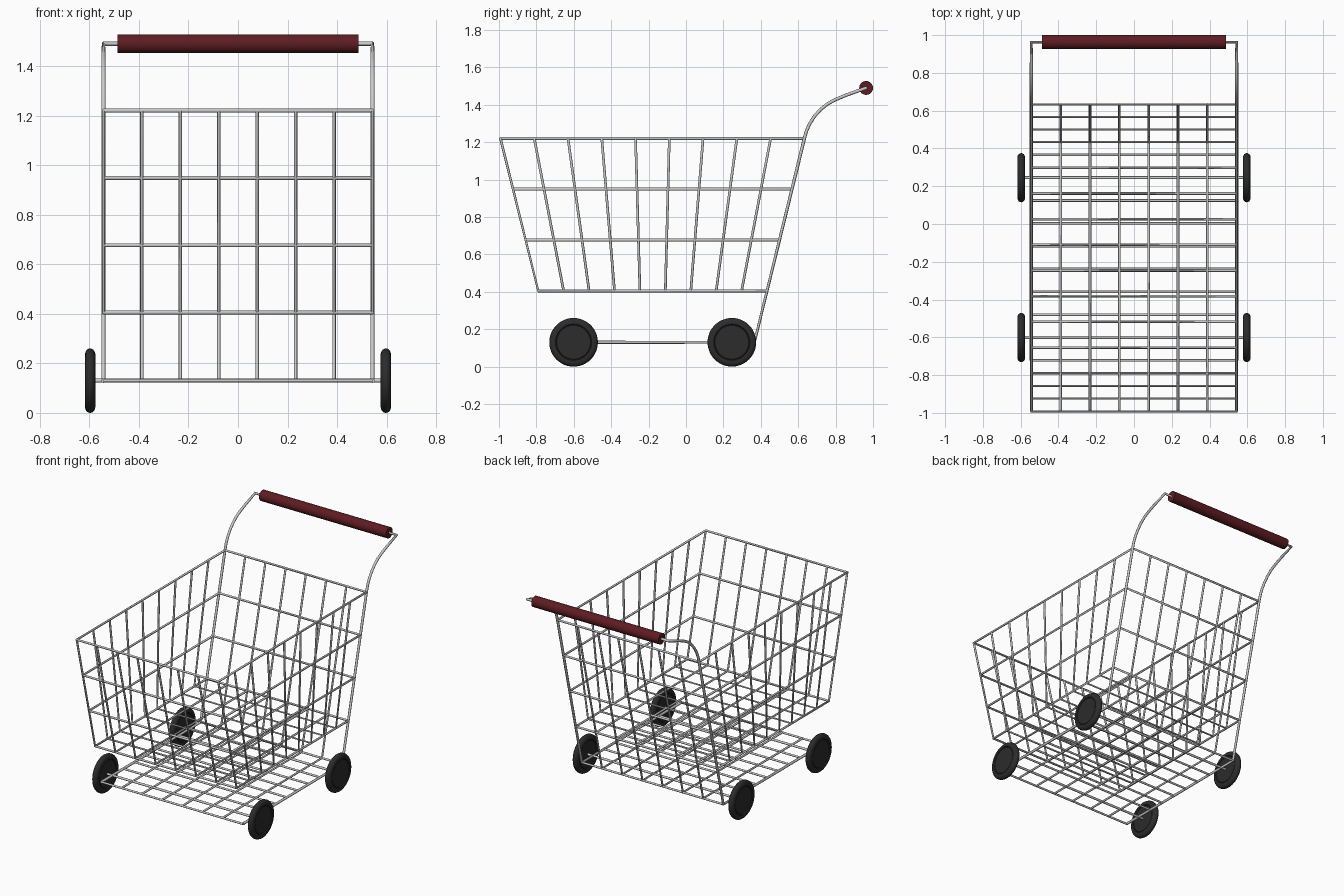
import bpy, bmesh, math
from mathutils import Matrix, Vector

if "Cube" in bpy.data.objects:
    bpy.data.objects.remove(bpy.data.objects["Cube"])

HX = 0.543                                   # half width of the cart
TOP, FLOOR, RACK = 1.22, 0.405, 0.13         # wire levels
LEVELS = [FLOOR + (TOP - FLOOR) * i / 3 for i in range(4)]
NX, NY = 7, 9                                # mesh divisions


def lerp(a, b, t):
    return a + (b - a) * t


def front_y(z):
    return lerp(-0.722, -0.992, (z - RACK) / (TOP - RACK))


def back_y(z):
    return lerp(0.366, 0.633, (z - RACK) / (TOP - RACK))


def material(name, rgb):
    m = bpy.data.materials.new(name)
    m.diffuse_color = (*rgb, 1)
    m.use_nodes = True
    m.node_tree.nodes["Principled BSDF"].inputs["Base Color"].default_value = m.diffuse_color
    return m


def select(ob):
    bpy.ops.object.select_all(action='DESELECT')
    ob.select_set(True)
    bpy.context.view_layer.objects.active = ob


def wires(name, paths, radius, cyclic=False):
    """Round wire along each list of points, turned into one mesh."""
    cu = bpy.data.curves.new(name, 'CURVE')
    cu.dimensions = '3D'
    cu.bevel_depth = radius
    cu.bevel_resolution = 2
    cu.use_fill_caps = True
    for pts in paths:
        sp = cu.splines.new('POLY')
        sp.points.add(len(pts) - 1)
        for p, co in zip(sp.points, pts):
            p.co = (*co, 1)
        sp.use_cyclic_u = cyclic
    ob = bpy.data.objects.new(name, cu)
    bpy.context.collection.objects.link(ob)
    select(ob)
    bpy.ops.object.convert(target='MESH')
    bpy.ops.object.shade_smooth_by_angle(angle=math.radians(50))
    return ob


def lathe(name, profile, mat, loc, steps=48):
    """Spin (radius, x) points about the x axis."""
    bm = bmesh.new()
    vs = [bm.verts.new((x, 0, r)) for r, x in profile]
    es = [bm.edges.new(e) for e in zip(vs, vs[1:])]
    bmesh.ops.spin(bm, geom=vs + es, cent=(0, 0, 0), axis=(1, 0, 0),
                   angle=math.tau, steps=steps, use_duplicate=False)
    bmesh.ops.remove_doubles(bm, verts=bm.verts, dist=1e-5)
    bmesh.ops.recalc_face_normals(bm, faces=bm.faces)
    me = bpy.data.meshes.new(name)
    bm.to_mesh(me)
    bm.free()
    me.materials.append(mat)
    ob = bpy.data.objects.new(name, me)
    ob.location = loc
    bpy.context.collection.objects.link(ob)
    select(ob)
    bpy.ops.object.shade_smooth_by_angle(angle=math.radians(35))
    return ob


black = material("black_rubber", (0.025, 0.025, 0.025))
red = material("dark_red", (0.11, 0.012, 0.016))

# Basket rings
wires("basket_rings",
      [[(-HX, front_y(z), z), (HX, front_y(z), z), (HX, back_y(z), z), (-HX, back_y(z), z)]
       for z in LEVELS], 0.008, cyclic=True)

# Side wires: down one wall, across the floor, up the other
cross = []
for i in range(1, NY):
    yt = lerp(front_y(TOP), back_y(TOP), i / NY)
    yb = lerp(front_y(FLOOR), back_y(FLOOR), i / NY)
    cross.append([(-HX, yt, TOP), (-HX, yb, FLOOR), (HX, yb, FLOOR), (HX, yt, TOP)])
wires("basket_side_wires", cross, 0.007)

# Lengthwise wires: down the front and along the basket floor
xs = [lerp(-HX, HX, i / NX) for i in range(NX + 1)]
wires("basket_front_and_floor_wires",
      [[(x, front_y(TOP), TOP), (x, front_y(FLOOR), FLOOR), (x, back_y(FLOOR), FLOOR)]
       for x in xs], 0.007)

# Back wires continue down and forward into the lower rack
wires("back_and_rack_wires",
      [[(x, back_y(TOP), TOP), (x, back_y(RACK), RACK), (x, front_y(RACK), RACK)]
       for x in xs[1:-1]], 0.007)

# Rack cross wires
rack_y = [lerp(front_y(RACK), back_y(RACK), i / NY) for i in range(NY + 1)]
wires("rack_cross_wires", [[(-HX, y, RACK), (HX, y, RACK)] for y in rack_y], 0.007)

# Outer frame: rack rail, back post, curved handle arm, and across to the other side
bend = [(0.633, 1.22), (0.644, 1.26), (0.662, 1.3), (0.688, 1.34), (0.72, 1.375),
        (0.757, 1.405), (0.8, 1.428), (0.85, 1.449), (0.963, 1.49)]
half = [(front_y(RACK), RACK), (back_y(RACK), RACK)] + bend
wires("frame_and_handle_arms",
      [[(-HX, y, z) for y, z in half] + [(HX, y, z) for y, z in reversed(half)]], 0.009)

# Handle grip
lathe("handle_grip", [(0, -0.487), (0.037, -0.487), (0.037, 0.487), (0, 0.487)],
      red, (0, 0.963, 1.49), 32)

# Axles and wheels
side = [(0, 0.017), (0.09, 0.017), (0.093, 0.014), (0.097, 0.02), (0.108, 0.021),
        (0.118, 0.018), (0.125, 0.013), (0.129, 0.006)]
tyre = side + [(0.13, 0)] + [(r, -x) for r, x in reversed(side)]
for place, y in (("front", rack_y[1]), ("back", rack_y[8])):
    wires(place + "_axle", [[(-0.597, y, RACK), (0.597, y, RACK)]], 0.008)
    for hand, s in (("left", -1), ("right", 1)):
        lathe(f"{place}_{hand}_wheel", tyre, black, (s * 0.597, y, RACK))
